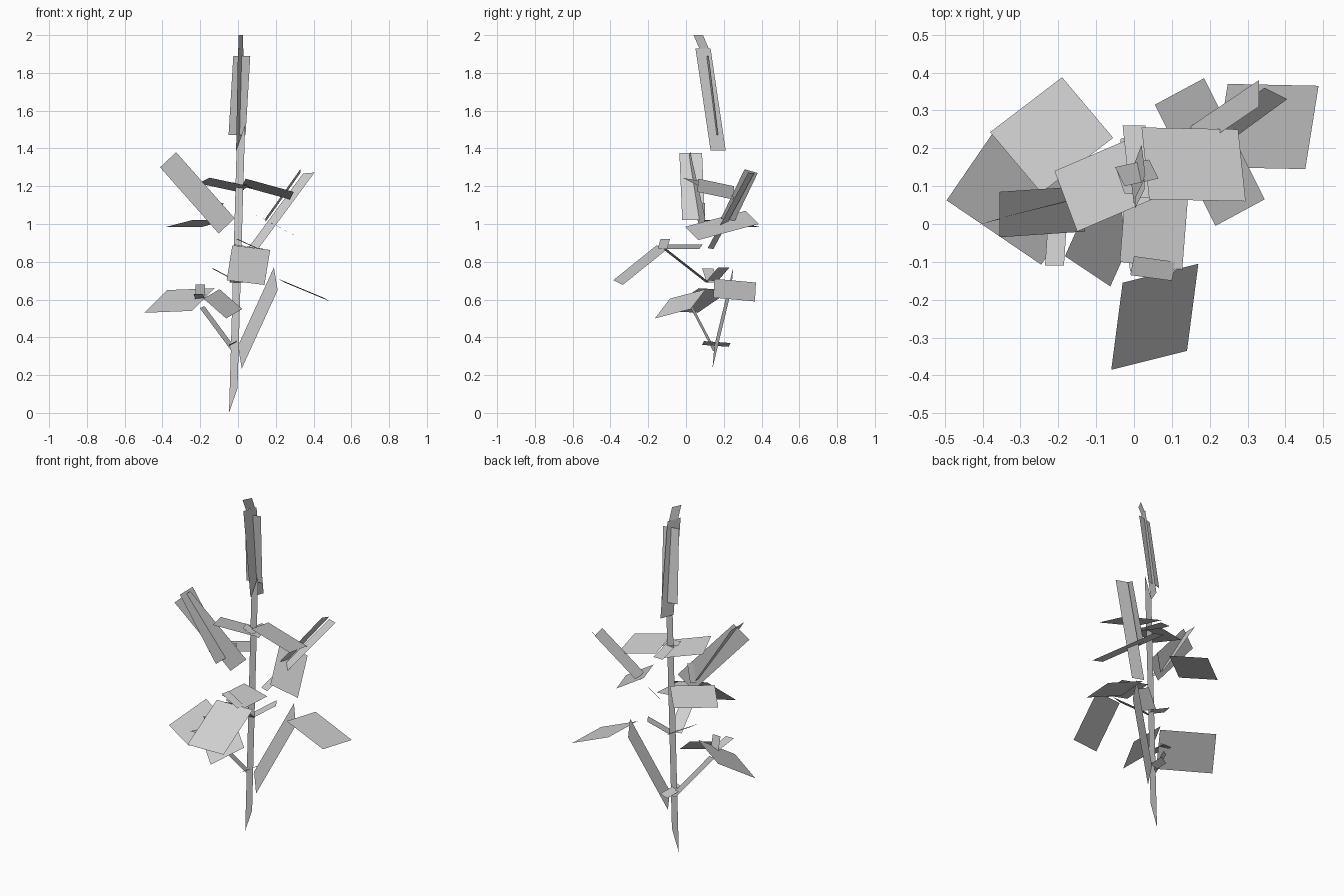
import bpy
from mathutils import Vector

default_cube = bpy.data.objects.get("Cube")
if default_cube:
    bpy.data.objects.remove(default_cube, do_unlink=True)

# One pale grey for the whole plant
GREY = (0.62, 0.62, 0.62, 1)
pale_grey = bpy.data.materials.new("pale_grey")
pale_grey.use_nodes = True
pale_grey.diffuse_color = GREY
pale_grey.node_tree.nodes["Principled BSDF"].inputs["Base Color"].default_value = GREY

CENTIMETRE = 0.01


def blade(name, root, tip, across):
    """Flat four-sided card running from root to tip; across is its width vector."""
    root, tip, half = Vector(root), Vector(tip), Vector(across) / 2
    corners = [root - half, root + half, tip + half, tip - half]
    mesh = bpy.data.meshes.new(name)
    mesh.from_pydata([corner * CENTIMETRE for corner in corners], [], [range(len(corners))])
    mesh.materials.append(pale_grey)
    card = bpy.data.objects.new(name, mesh)
    bpy.context.collection.objects.link(card)
    return card


# Stem, a tall narrow card with slanted ends
blade("stem", root=(-2.5, 13.5, 6.5), tip=(1.5, 13.5, 146), across=(4.5, 0, 13))

# Flower spike of two crossed cards, with a small tip
blade("spike_wide", root=(-.5, 16, 147), tip=(2, 11, 189), across=(9, 2, 0))
blade("spike_deep", root=(.5, 17, 139), tip=(1.5, 9, 193), across=(3, 8, 0))
blade("spike_tip", root=(1.5, 9.5, 193), tip=(1.5, 6.5, 200), across=(2.5, 5, 0))

# Right seed head, two crossed cards and a bract
blade("right_head_wide", root=(-6, 9, 99), tip=(-37, 1, 134), across=(8.5, 2.5, 8))
blade("right_head_deep", root=(-13, 4, 102), tip=(-35.5, 2.5, 137.5), across=(0, 12, 0))
blade("right_head_bract", root=(-11, 9, 100), tip=(-9, 9, 111), across=(2.5, 2, 0))

# Left seed head, two crossed cards
blade("left_head_wide", root=(8, 13, 87), tip=(37.5, 34.5, 127), across=(6, -3, .5))
blade("left_head_deep", root=(14.5, 22, 102), tip=(33, 34.5, 128), across=(0, 7, -2))

# Upper leaves and the bracts at their node
blade("upper_left_leaf", root=(3, 16, 122), tip=(28.5, 15.5, 115), across=(-2, 19, -4))
blade("upper_right_leaf", root=(3, 15, 118.5), tip=(-18, 6, 123), across=(6, -16, 3))
blade("upper_node_bract", root=(-3.5, 11, 122), tip=(7, 11, 119), across=(2, -6, 0))
blade("upper_back_bract", root=(2, 7, 121), tip=(0, 26, 118), across=(6, 0, 0))

# Middle leaves
blade("middle_left_leaf", root=(12, 35, 103.5), tip=(28, 3, 95), across=(13, 7, -7))
blade("middle_right_leaf", root=(-15, 15.5, 102), tip=(-28.5, 31.5, 98.5), across=(19, 14.5, 0))

# Front leaf, bent over on its stalk
blade("front_leaf_stalk", root=(-1, 11.5, 69), tip=(2.5, -11.5, 87), across=(7, 2, 0))
blade("front_leaf_inner", root=(6, 8, 88), tip=(4.5, -11, 88), across=(16.5, -2, -2.5))
blade("front_leaf_outer", root=(7, -13, 87.5), tip=(4, -36, 69), across=(20, 5, -2.5))
blade("front_leaf_bract", root=(-.5, -11, 92), tip=(10.5, -12.5, 87), across=(1, 5, 0))

# Bracts around the stem at the middle node
blade("node_bract_left", root=(1, 14, 70), tip=(11, 20, 77), across=(-4, 6, 0))
blade("node_bract_right", root=(.5, 14, 69), tip=(-13.5, 11.5, 76.5), across=(1, 6, 0))

# Lower left leaf, rising and then drooping outward
blade("lower_left_leaf_inner", root=(1, 14.5, 29.5), tip=(20, 24.5, 71), across=(2, -1, -12))
blade("lower_left_leaf_outer", root=(23, 26, 70), tip=(47, 25.5, 60), across=(3.5, 22, -2))

# Lower right stalk with its two leaves and bracts
blade("lower_right_stalk", root=(-2, 15, 33), tip=(-19, 3, 56), across=(2.5, 1, 1))
blade("lower_right_leaf_outer", root=(-18.5, -2, 60), tip=(-43.5, 15, 59), across=(12, 17.5, 12))
blade("lower_right_leaf_inner", root=(-14, 1, 63), tip=(-2, -7, 52.5), across=(8.5, 19, 5))
blade("lower_right_bract_flat", root=(-20, 4, 60), tip=(-21, -11, 63), across=(5, 0, 0))
blade("lower_right_bract_upright", root=(-20, 2, 60), tip=(-20, 0, 68), across=(5, 0, 0))
blade("lower_node_bract", root=(-3, 9, 37), tip=(-1.5, 23, 36), across=(4, 1, 2))
